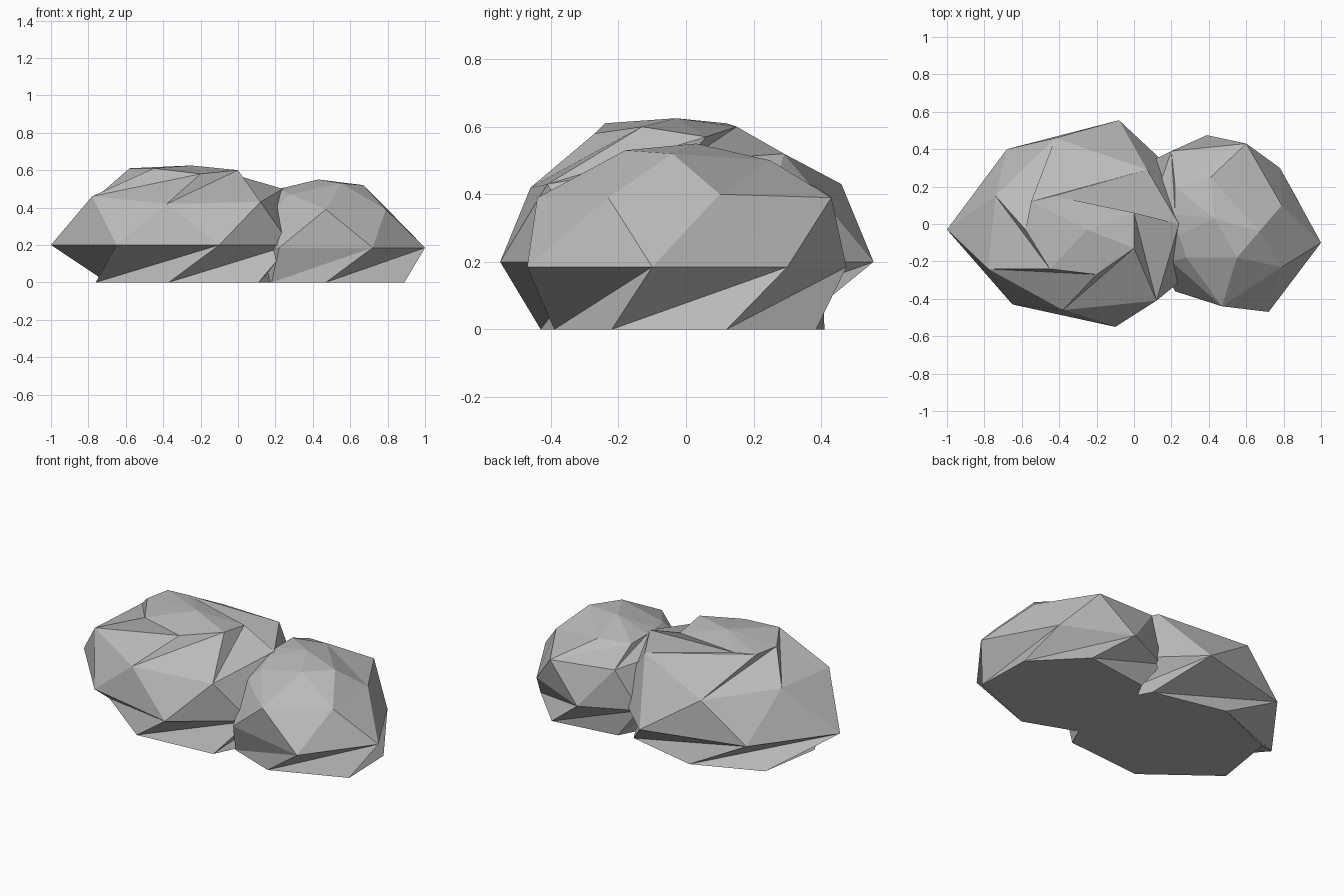
import bpy
import bmesh
from mathutils import Vector

default_cube = bpy.data.objects.get("Cube")
if default_cube is not None:
    bpy.data.objects.remove(default_cube, do_unlink=True)


def make_material(name, colour):
    material = bpy.data.materials.new(name)
    material.use_nodes = True
    material.diffuse_color = colour
    shader = material.node_tree.nodes["Principled BSDF"]
    shader.inputs["Base Color"].default_value = colour
    shader.inputs["Roughness"].default_value = 0.9
    return material


def level(points, height):
    """Lift a flat outline to one height."""
    return [(x, y, height) for x, y in points]


def build_rock(name, rings, peak, material):
    """Loft faceted rings with a constant twist, then close base and peak."""
    mesh_builder = bmesh.new()
    loops = [[mesh_builder.verts.new(Vector(point)) for point in ring] for ring in rings]
    for lower, upper in zip(loops, loops[1:]):
        sides = len(lower)
        for i in range(sides):
            following = (i + 1) % sides
            mesh_builder.faces.new((lower[i], lower[following], upper[following]))
            mesh_builder.faces.new((lower[i], upper[following], upper[i]))
    mesh_builder.faces.new(list(reversed(loops[0])))
    top_vertex = mesh_builder.verts.new(Vector(peak))
    crown = loops[-1]
    for current, following in zip(crown, crown[1:] + crown[:1]):
        mesh_builder.faces.new((current, following, top_vertex))
    mesh_builder.normal_update()

    mesh = bpy.data.meshes.new(name)
    mesh_builder.to_mesh(mesh)
    mesh_builder.free()
    mesh.materials.append(material)
    rock = bpy.data.objects.new(name, mesh)
    bpy.context.scene.collection.objects.link(rock)
    return rock


stone_grey = make_material("stone_grey", (0.5, 0.5, 0.5, 1))

# Large rock: foot, belly, shoulder and crown outlines
large_foot = [(-.7, .25), (-.76, -.13), (-.37, -.43), (.11, -.39),
              (.3, 0), (.13, .31), (-.31, .41)]
large_belly = [(-1, -.03), (-.65, -.43), (-.1, -.55), (.28, -.28),
               (.3, .2), (-.08, .555), (-.68, .4)]
large_shoulder = [(-.74, .15, .47), (-.78, -.24, .46), (-.38, -.46, .42),
                  (.12, -.41, .43), (.24, 0, .5), (.07, .29, .52), (-.42, .46, .43)]
large_crown = [(-.58, -.03, .61), (-.45, -.24, .61), (-.2, -.27, .58),
               (0, -.13, .6), (0, .06, .57), (-.43, .15, .6), (-.55, .12, .61)]
build_rock("large_rock",
           [level(large_foot, 0), level(large_belly, .2), large_shoulder, large_crown],
           (-.25, -.03, .625), stone_grey)

# Small rock, partly sunk into the large one
small_foot = [(.47, -.39), (.89, -.22), (.88, .12), (.62, .385),
              (.22, .33), (.05, 0), (.18, -.28)]
small_belly = [(.72, -.47), (1, -.1), (.78, .3), (.39, .475),
               (.08, .33), (0, 0), (.22, -.36)]
small_shoulder = [(.47, -.44, .39), (.79, -.23, .39), (.79, .1, .4),
                  (.6, .43, .39), (.2, .39, .42), (.1, .1, .43), (.2, -.2, .4)]
small_crown = [(.28, -.18, .47), (.55, -.18, .53), (.67, -.04, .52),
               (.41, .25, .5), (.22, .2, .5), (.22, .05, .5), (.24, -.06, .49)]
build_rock("small_rock",
           [level(small_foot, 0), level(small_belly, .185), small_shoulder, small_crown],
           (.43, .03, .55), stone_grey)
